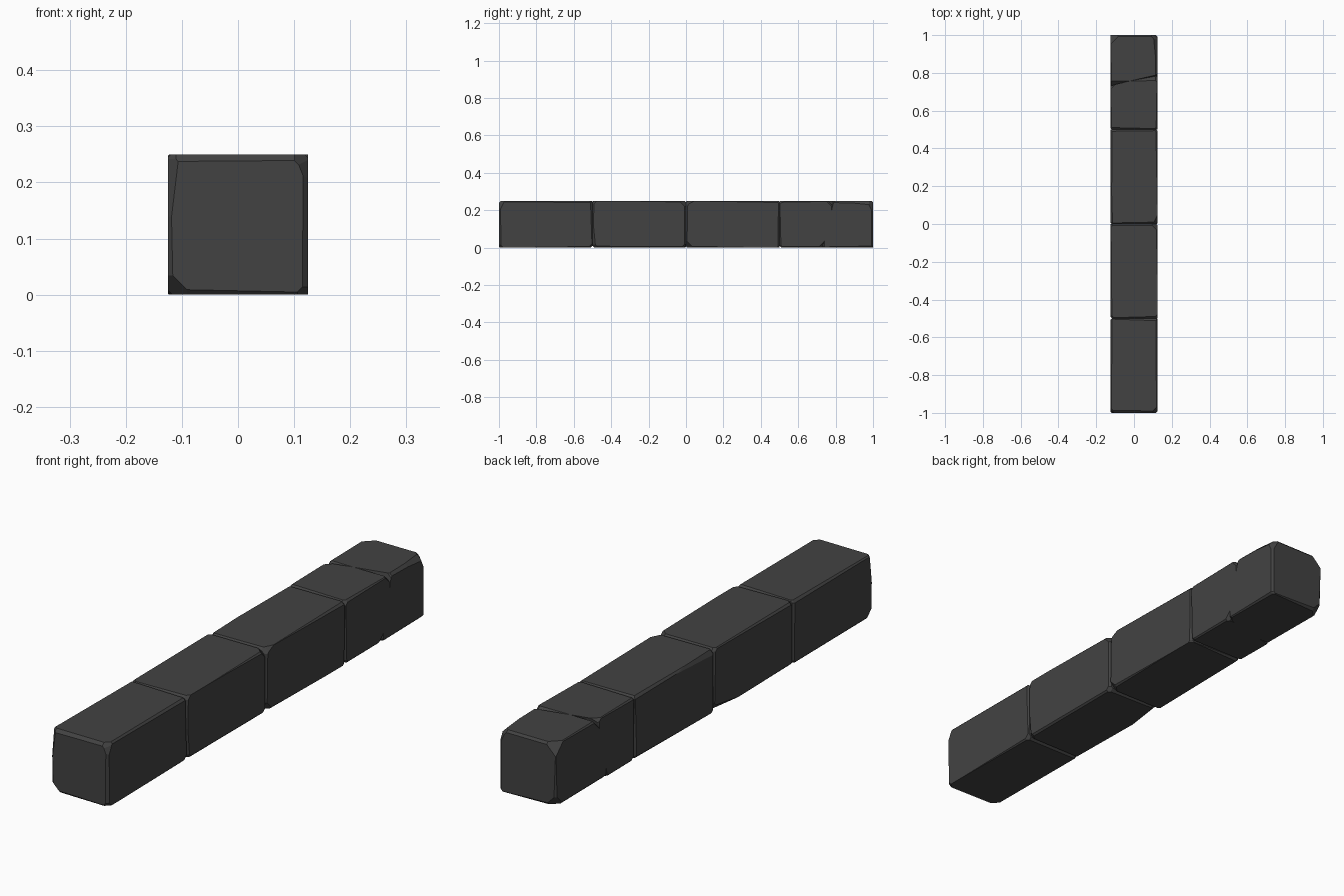
import bpy, bmesh, random
from mathutils import Vector

if "Cube" in bpy.data.objects:
    bpy.data.objects.remove(bpy.data.objects["Cube"])

random.seed(4)
W, H = 0.125, 0.25

stone = bpy.data.materials.new("dark_stone")
stone.diffuse_color = (0.055, 0.055, 0.055, 1)
stone.use_nodes = True
stone.node_tree.nodes["Principled BSDF"].inputs["Base Color"].default_value = stone.diffuse_color


def chip(bm, normal, depth):
    """Slice off everything within depth of the furthest point along normal."""
    n = Vector(normal).normalized()
    reach = max(v.co.dot(n) for v in bm.verts) - depth
    bmesh.ops.bisect_plane(bm, geom=bm.verts[:] + bm.edges[:] + bm.faces[:], dist=1e-5,
                           plane_co=n * reach, plane_no=n, clear_outer=True)
    bmesh.ops.holes_fill(bm, edges=[e for e in bm.edges if e.is_boundary], sides=0)


def flat_end(x, z):
    return 0.0


def crack(x, z):
    return 0.23 * x + 0.24 * (z - H)


def stone_block(name, y0, y1, chips, slant0=flat_end, slant1=flat_end):
    bm = bmesh.new()
    bmesh.ops.create_cube(bm, size=1)
    for v in bm.verts:
        x, z = v.co.x * 2 * W, (v.co.z + 0.5) * H
        y = y0 + slant0(x, z) if v.co.y < 0 else y1 + slant1(x, z)
        v.co = (x, y, z)
    # larger, hand-placed chips
    for normal, depth in chips:
        chip(bm, normal, depth)
    # worn end edges and corners, slightly crooked
    for s in (-1, 1):
        for t in (-1, 1):
            w = random.uniform(-0.04, 0.04)
            chip(bm, (w, s, t), random.uniform(0.006, 0.009))
            chip(bm, (t, s, w), random.uniform(0.005, 0.008))
            for u in (-1, 1):
                chip(bm, (t, s, u), random.uniform(0.004, 0.009))
    # thin wear on the long edges
    for s in (-1, 1):
        for t in (-1, 1):
            chip(bm, (s, random.uniform(-0.02, 0.02), t), random.uniform(0.004, 0.007))
    bmesh.ops.recalc_face_normals(bm, faces=bm.faces[:])
    me = bpy.data.meshes.new(name)
    bm.to_mesh(me)
    bm.free()
    me.materials.append(stone)
    ob = bpy.data.objects.new(name, me)
    bpy.context.collection.objects.link(ob)
    return ob


# whole blocks, front to back
stone_block("curb_block_front", -1.0, -0.5,
            [((1, -0.8, 0.4), 0.018), ((-1, -1, -1), 0.02), ((-1, -1, 0.12), 0.014)])
stone_block("curb_block_second", -0.5, 0.0,
            [((-1, 0.15, -1), 0.018), ((1, 1, 0.8), 0.018), ((1, -1, -0.1), 0.012)])
stone_block("curb_block_third", 0.0, 0.5,
            [((1, -0.5, 1), 0.016), ((-1, -0.03, 0.6), 0.01), ((1, -1, -1), 0.014)])
# last block, split by a slanting crack
stone_block("curb_block_cracked_half", 0.5, 0.762,
            [((-0.06, 1, 0.7), 0.018)], slant1=crack)
stone_block("curb_block_back_half", 0.762, 1.0,
            [((1, 0.1, 1), 0.016), ((-1, 1, 1), 0.02), ((1, 1, 0.5), 0.014),
             ((-1, 1, -1), 0.018), ((-0.1, -1, 1), 0.012)], slant0=crack)
